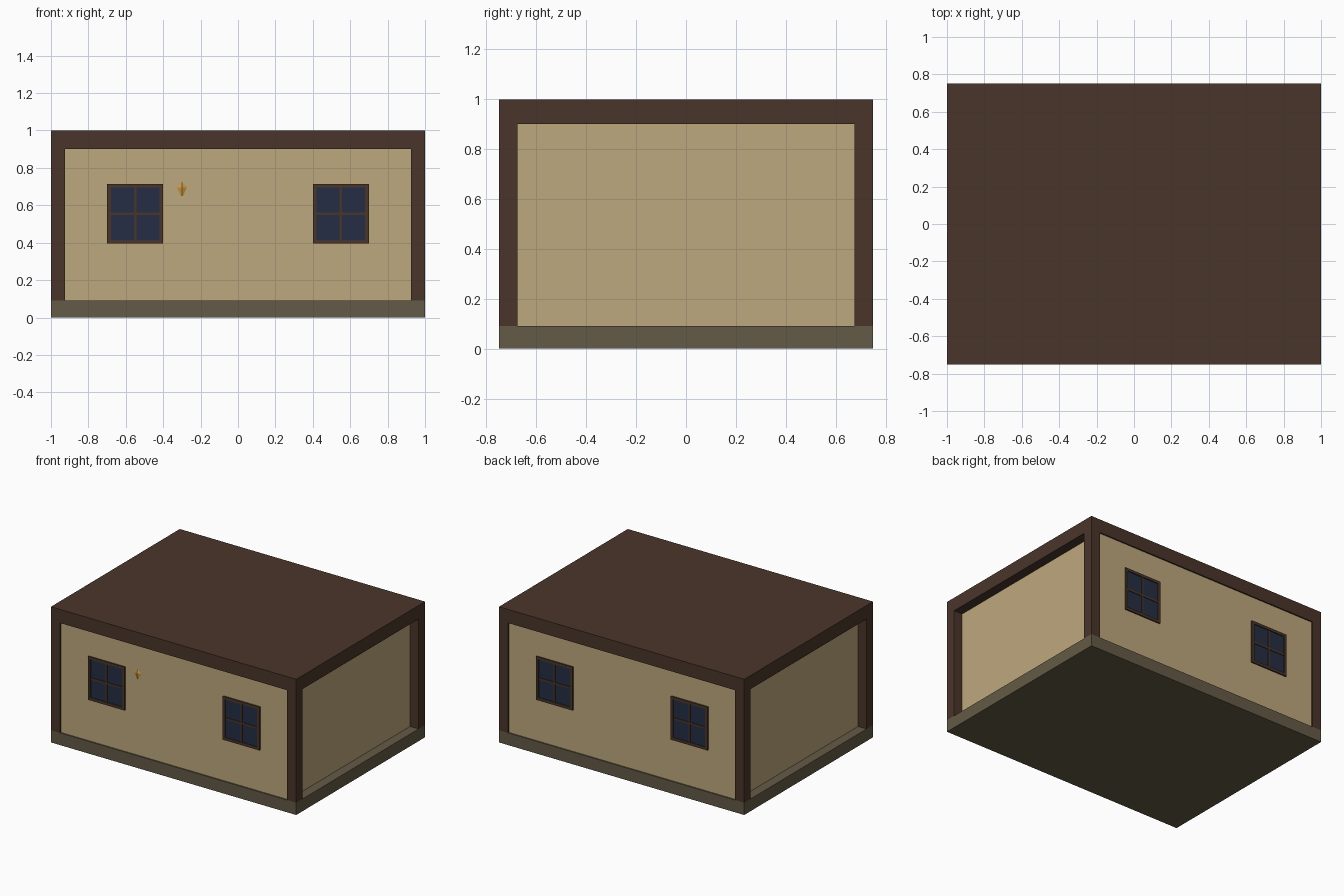
import bpy, bmesh
from mathutils import Matrix

if "Cube" in bpy.data.objects:
    bpy.data.objects.remove(bpy.data.objects["Cube"])


def mat(name, rgb):
    m = bpy.data.materials.new(name)
    m.diffuse_color = (*rgb, 1)
    m.use_nodes = True
    m.node_tree.nodes["Principled BSDF"].inputs["Base Color"].default_value = m.diffuse_color
    return m


WOOD = mat("dark_wood", (0.068, 0.036, 0.023))
PLASTER = mat("plaster", (0.515, 0.392, 0.205))
STONE = mat("stone", (0.127, 0.102, 0.061))
GLASS = mat("glass", (0.019, 0.027, 0.058))
BRASS = mat("brass", (0.58, 0.305, 0.061))


def finish(bm, name, material):
    me = bpy.data.meshes.new(name)
    bm.to_mesh(me)
    bm.free()
    me.materials.append(material)
    ob = bpy.data.objects.new(name, me)
    bpy.context.collection.objects.link(ob)
    return ob


def box(name, lo, hi, material):
    bm = bmesh.new()
    size = [b - a for a, b in zip(lo, hi)]
    mid = [(a + b) / 2 for a, b in zip(lo, hi)]
    bmesh.ops.create_cube(bm, size=1, matrix=Matrix.Translation(mid) @ Matrix.Diagonal((*size, 1)))
    return finish(bm, name, material)


# Main shell: plinth, walls, roof slab
box("plinth", (-1, -0.75, 0), (1, 0.75, 0.09), STONE)
box("walls", (-0.93, -0.74, 0.09), (0.93, 0.74, 0.9), PLASTER)
box("roof_slab", (-1, -0.75, 0.9), (1, 0.75, 1), WOOD)

# Corner posts
for sx in (-1, 1):
    for sy in (-1, 1):
        x, y = sorted((sx, sx * 0.925)), sorted((sy * 0.75, sy * 0.675))
        box("corner_post", (x[0], y[0], 0.09), (x[1], y[1], 0.9), WOOD)


# Window: glass pane, outer frame and crossed glazing bars
def window(cx, side, cz=0.555, w=0.15, h=0.16, t=0.02, b=0.007):
    def part(name, x0, x1, z0, z1, depth, material):
        y = sorted((side * 0.735, side * depth))
        box(name, (cx + x0, y[0], cz + z0), (cx + x1, y[1], cz + z1), material)
    part("window_glass", -w + t, w - t, -h + t, h - t, 0.743, GLASS)
    for s in (-1, 1):
        x = sorted((s * w, s * (w - t)))
        z = sorted((s * h, s * (h - t)))
        part("window_jamb", *x, -h, h, 0.75, WOOD)
        part("window_rail", -w + t, w - t, *z, 0.75, WOOD)
    part("window_bar_vertical", -b, b, -h + t, h - t, 0.748, WOOD)
    part("window_bar_horizontal", -w + t, w - t, -b, b, 0.7475, WOOD)


for side in (-1, 1):
    for cx in (-0.55, 0.55):
        window(cx, side)

# Small faceted wall lamp on the front: short peak above, long point below
bm = bmesh.new()
for r1, r2, z0, z1 in ((0.032, 0, 0.695, 0.732), (0.012, 0.032, 0.65, 0.695)):
    bmesh.ops.create_cone(bm, cap_ends=True, segments=4, radius1=r1, radius2=r2, depth=z1 - z0,
                          matrix=Matrix.Translation((-0.3, -0.738, (z0 + z1) / 2)) @ Matrix.Diagonal((1, 0.36, 1, 1)))
finish(bm, "wall_lamp", BRASS)
